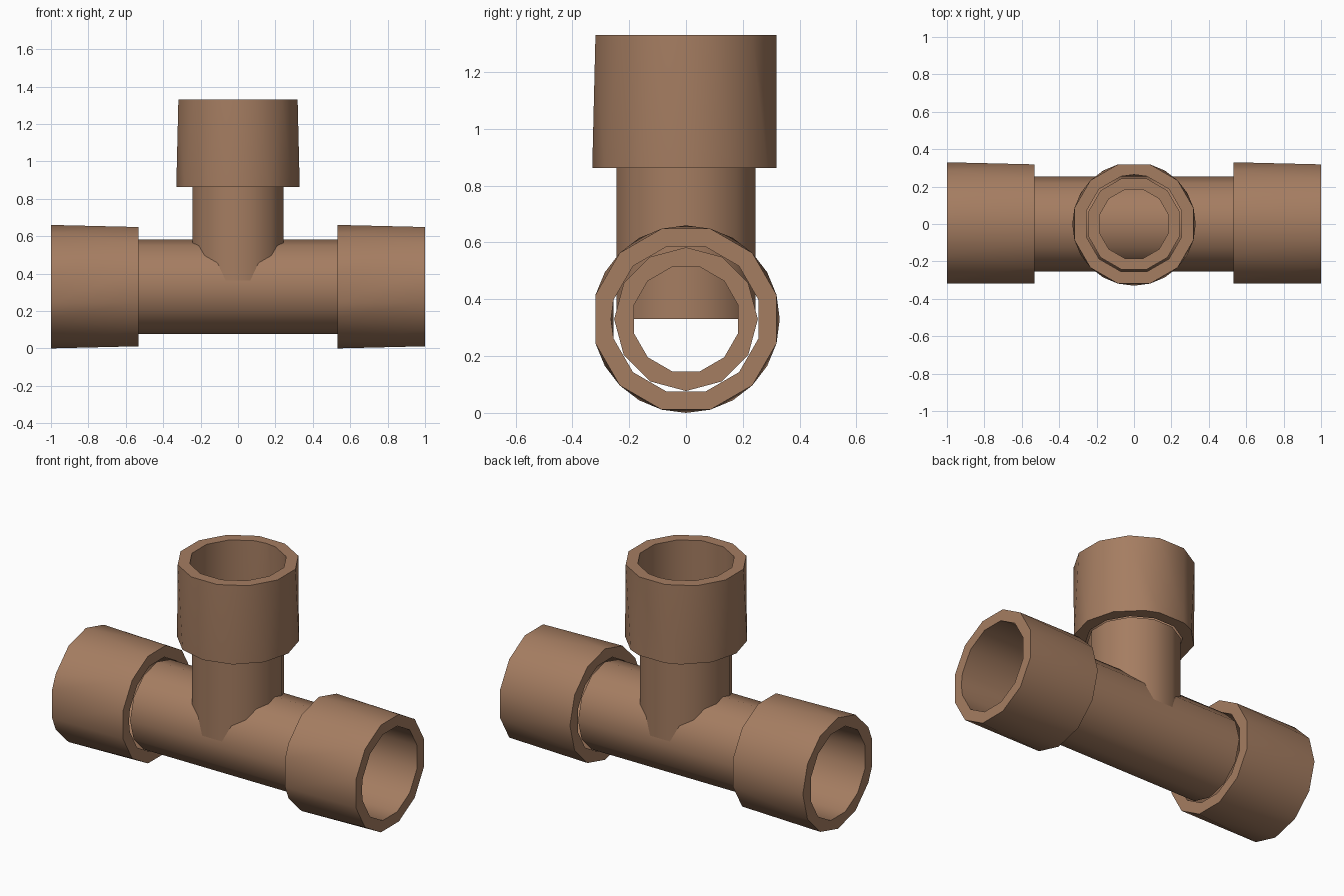
import bpy, bmesh, math
from mathutils import Matrix

cube = bpy.data.objects.get("Cube")
if cube:
    bpy.data.objects.remove(cube)

# Single clay-brown colour
brown = bpy.data.materials.new("clay_brown")
brown.use_nodes = True
color = (0.376, 0.205, 0.12, 1)
brown.diffuse_color = color
brown.node_tree.nodes["Principled BSDF"].inputs["Base Color"].default_value = color

AXIS_Z = 0.33    # height of the horizontal run
SOCKET_R, SOCKET_HOLE = 0.33, 0.264
PIPE_R, PIPE_HOLE = 0.253, 0.19
MOUTH, REACH = 0.533, 1.0

# Ring layouts, in degrees: corners on the axes, flats on the axes, and variants
CORNERS = list(range(0, 360, 30))
FLATS = list(range(15, 360, 30))
CLIPPED = sorted([a for a in CORNERS if a != 180] + [165, 195])
EXTRA = sorted(FLATS + [180])

# Local tube axis is z; these frames place it along the run or the branch
RUN = Matrix(((0, 0, 1, 0), (1, 0, 0, 0), (0, 1, 0, AXIS_Z), (0, 0, 0, 1)))
BRANCH = Matrix.Translation((0, 0, AXIS_Z)) @ Matrix.Rotation(-math.pi / 2, 4, 'Z')


def ring(bm, radius, angles, h):
    return [(a, bm.verts.new((radius * math.cos(math.radians(a)),
                              radius * math.sin(math.radians(a)), h)))
            for a in angles]


def zip_rings(bm, p, q):
    """Triangulate between two closed rings, advancing by angle."""
    i = j = 0
    n, m = len(p), len(q)
    while i < n or j < m:
        next_p = p[(i + 1) % n][0] + 360 * ((i + 1) // n)
        next_q = q[(j + 1) % m][0] + 360 * ((j + 1) // m)
        a, b = p[i % n][1], q[j % m][1]
        if j >= m or (i < n and next_p <= next_q):
            bm.faces.new((a, p[(i + 1) % n][1], b))
            i += 1
        else:
            bm.faces.new((a, q[(j + 1) % m][1], b))
            j += 1


def tube(name, frame, h0, h1, r_out, r_in, out0, out1, in0, in1):
    """Hollow open tube with flat annular ends."""
    bm = bmesh.new()
    rings = [ring(bm, r_out, out0, h0), ring(bm, r_out, out1, h1),
             ring(bm, r_in, in1, h1), ring(bm, r_in, in0, h0)]
    for k in range(4):
        zip_rings(bm, rings[k], rings[(k + 1) % 4])
    bmesh.ops.recalc_face_normals(bm, faces=bm.faces)
    mesh = bpy.data.meshes.new(name)
    bm.to_mesh(mesh)
    bm.free()
    mesh.transform(frame)
    mesh.materials.append(brown)
    obj = bpy.data.objects.new(name, mesh)
    bpy.context.collection.objects.link(obj)
    bpy.ops.object.select_all(action='DESELECT')
    obj.select_set(True)
    bpy.context.view_layer.objects.active = obj
    bpy.ops.object.shade_smooth_by_angle(angle=math.radians(50))


# Pipes: the long run and the branch that meets it at its axis
tube("run_pipe", RUN, -MOUTH, MOUTH, PIPE_R, PIPE_HOLE,
     CORNERS, CORNERS, FLATS, FLATS)
tube("branch_pipe", BRANCH, 0, MOUTH, PIPE_R, PIPE_HOLE,
     FLATS, FLATS, FLATS, FLATS)

# Sockets around the three pipe ends
for name, frame, start in (("left_socket", RUN, MOUTH),
                           ("right_socket", RUN, -REACH),
                           ("top_socket", BRANCH, MOUTH)):
    tube(name, frame, start, start + REACH - MOUTH, SOCKET_R, SOCKET_HOLE,
         CLIPPED, FLATS, FLATS, EXTRA)
